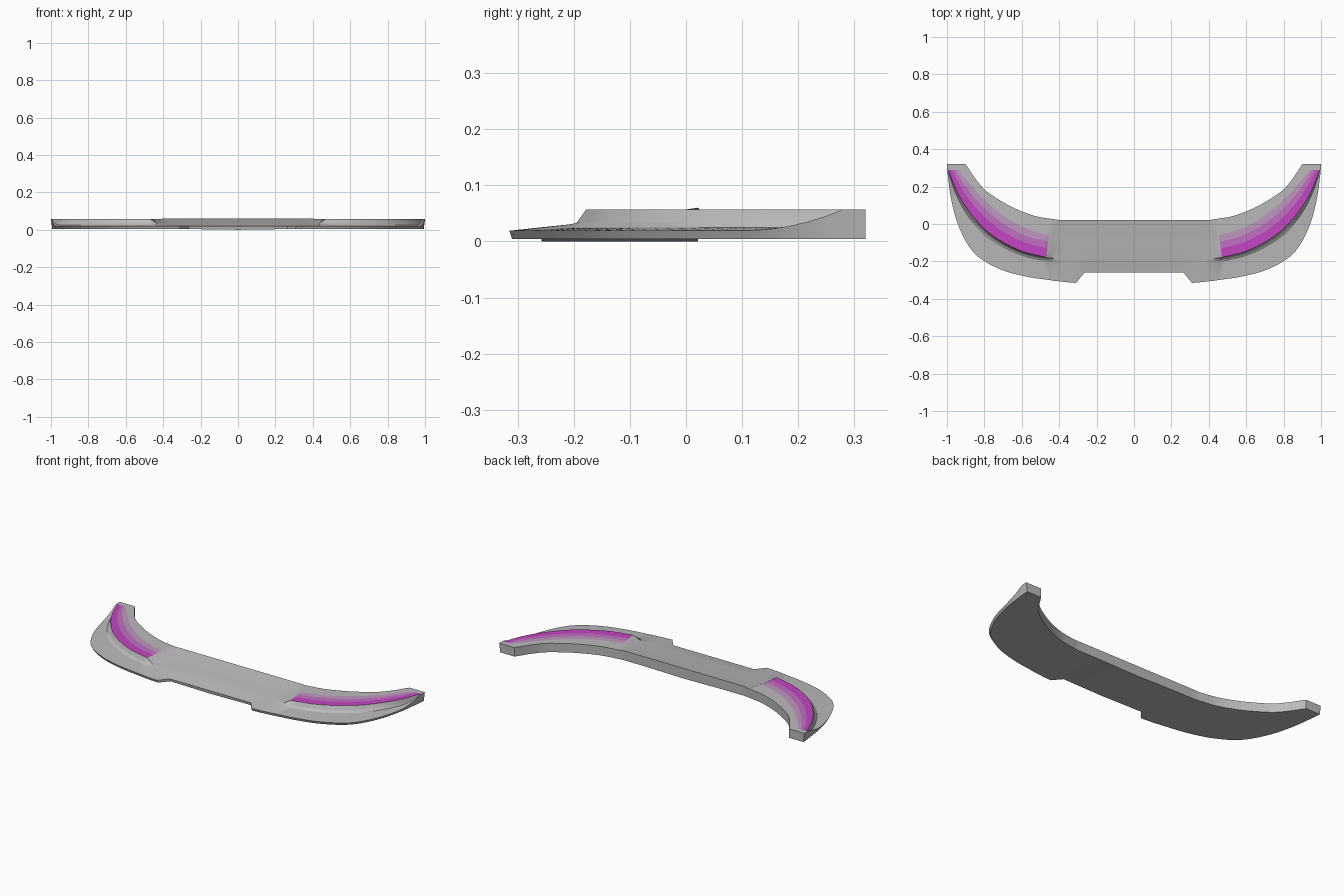
import bpy
import bmesh
from mathutils import Vector

cube = bpy.data.objects.get("Cube")
if cube:
    bpy.data.objects.remove(cube, do_unlink=True)


def material(name, color):
    mat = bpy.data.materials.new(name)
    mat.use_nodes = True
    mat.diffuse_color = (*color, 1)
    mat.node_tree.nodes["Principled BSDF"].inputs["Base Color"].default_value = (*color, 1)
    return mat


MATERIALS = [
    material("light grey", (0.5, 0.49, 0.5)),
    material("magenta", (0.55, 0.06, 0.55)),
    material("soft magenta", (0.53, 0.16, 0.53)),
    material("pale magenta", (0.52, 0.31, 0.52)),
]
TOP = 0.057
STRIPE_STEPS = (0, 0.4, 0.7, 1)

# Plan rails of one wing: outer rim, step crest, stripe inner edge, back edge
RIM = [(0.45, -0.30), (0.58, -0.28), (0.72, -0.24), (0.85, -0.16),
       (0.93, -0.03), (0.975, 0.12), (0.998, 0.28)]
CREST = [(0.47, -0.178), (0.60, -0.145), (0.72, -0.085), (0.81, -0.015),
         (0.89, 0.08), (0.95, 0.18), (0.993, 0.29)]
STRIPE = [(0.455, -0.06), (0.56, -0.03), (0.66, 0.02), (0.75, 0.085),
          (0.83, 0.16), (0.895, 0.235), (0.94, 0.29)]
BACK = [(0.42, 0.024), (0.53, 0.043), (0.64, 0.085), (0.73, 0.135),
        (0.80, 0.185), (0.85, 0.245), (0.88, 0.29)]
TIP = [(1.0, 0.32), (0.996, 0.32), (0.95, 0.32), (0.9, 0.32)]


def smooth_rail(points, steps=5):
    """Catmull-Rom curve through the points."""
    p = [Vector(q) for q in points]
    p = [2 * p[0] - p[1]] + p + [2 * p[-1] - p[-2]]
    out = []
    for a, b, c, d in zip(p, p[1:], p[2:], p[3:]):
        for i in range(steps):
            t = i / steps
            out.append(0.5 * (2 * b + (c - a) * t + (2 * a - 5 * b + 4 * c - d) * t ** 2
                              + (3 * b - a - 3 * c + d) * t ** 3))
    return out + [p[-2]]


def section(rim, crest, stripe, back, wing):
    """Closed cross-section, from the underside round over the top."""
    rim, crest, stripe, back = map(Vector, (rim, crest, stripe, back))
    t = min(max((rim.y - 0.1) / 0.18, 0), 1)
    lip = 0.019 + (TOP - 0.019) * t * t
    floor = 0.004 if rim.x > 0.1 else 0
    if wing:
        z_crest, z_stripe, z_back = TOP, TOP, TOP
        z_foot, z_mid = lip + 0.15 * (TOP - lip), lip + 0.4 * (TOP - lip)
    else:
        z_crest, z_stripe, z_back = 0.033, 0.048, 0.06
        z_foot, z_mid = 0.03, 0.032
    under = rim.lerp(crest, 0.04)
    under.x = min(under.x, rim.x * 0.993)
    under.y = rim.y if rim.y > 0.3 else under.y
    pts = [(*back, floor), (*under, floor), (*rim, lip),
           (*rim.lerp(crest, 0.8), z_foot), (*rim.lerp(crest, 0.91), z_mid)]
    for f in STRIPE_STEPS:
        pts.append((*crest.lerp(stripe, f), z_crest + f * (z_stripe - z_crest)))
    return pts + [(*back, z_back)]


# Stations: sloping centre with its front notch, then the raised wing
sections = []
for x, front in ((0, -0.26), (0.265, -0.26), (0.31, -0.315), (0.37, -0.31), (0.43, -0.303)):
    sections.append(section((x, front), (x, -0.185), (x, -0.06), (min(x, 0.4), 0.021), False))
for rails in zip(*map(smooth_rail, (RIM, CREST, STRIPE, BACK))):
    sections.append(section(*rails, True))
sections.append(section(*TIP, True))

# Loft one half
bm = bmesh.new()
rings = [[bm.verts.new(p) for p in s] for s in sections]
count = len(rings[0])
first_stripe = 5
for ring, following in zip(rings, rings[1:]):
    for i in range(count):
        j = (i + 1) % count
        face = bm.faces.new((ring[i], ring[j], following[j], following[i]))
        centre = face.calc_center_median()
        if first_stripe <= i < first_stripe + 3 and centre.x > 0.455 and centre.y < 0.295:
            face.material_index = i - first_stripe + 1
bm.faces.new(rings[-1])
bmesh.ops.recalc_face_normals(bm, faces=bm.faces)
# Keep normals outward on the open half
top_face = max(bm.faces, key=lambda f: abs(f.normal.z) * f.calc_center_median().z)
if top_face.normal.z < 0:
    bmesh.ops.reverse_faces(bm, faces=bm.faces)

mesh = bpy.data.meshes.new("front_lip")
bm.to_mesh(mesh)
bm.free()
for mat in MATERIALS:
    mesh.materials.append(mat)
lip = bpy.data.objects.new("front_lip", mesh)
bpy.context.collection.objects.link(lip)

# Smooth shading and the other half
bpy.ops.object.select_all(action="DESELECT")
lip.select_set(True)
bpy.context.view_layer.objects.active = lip
bpy.ops.object.shade_smooth_by_angle(angle=0.5)
mirror = lip.modifiers.new("mirror", "MIRROR")
mirror.use_clip = True
